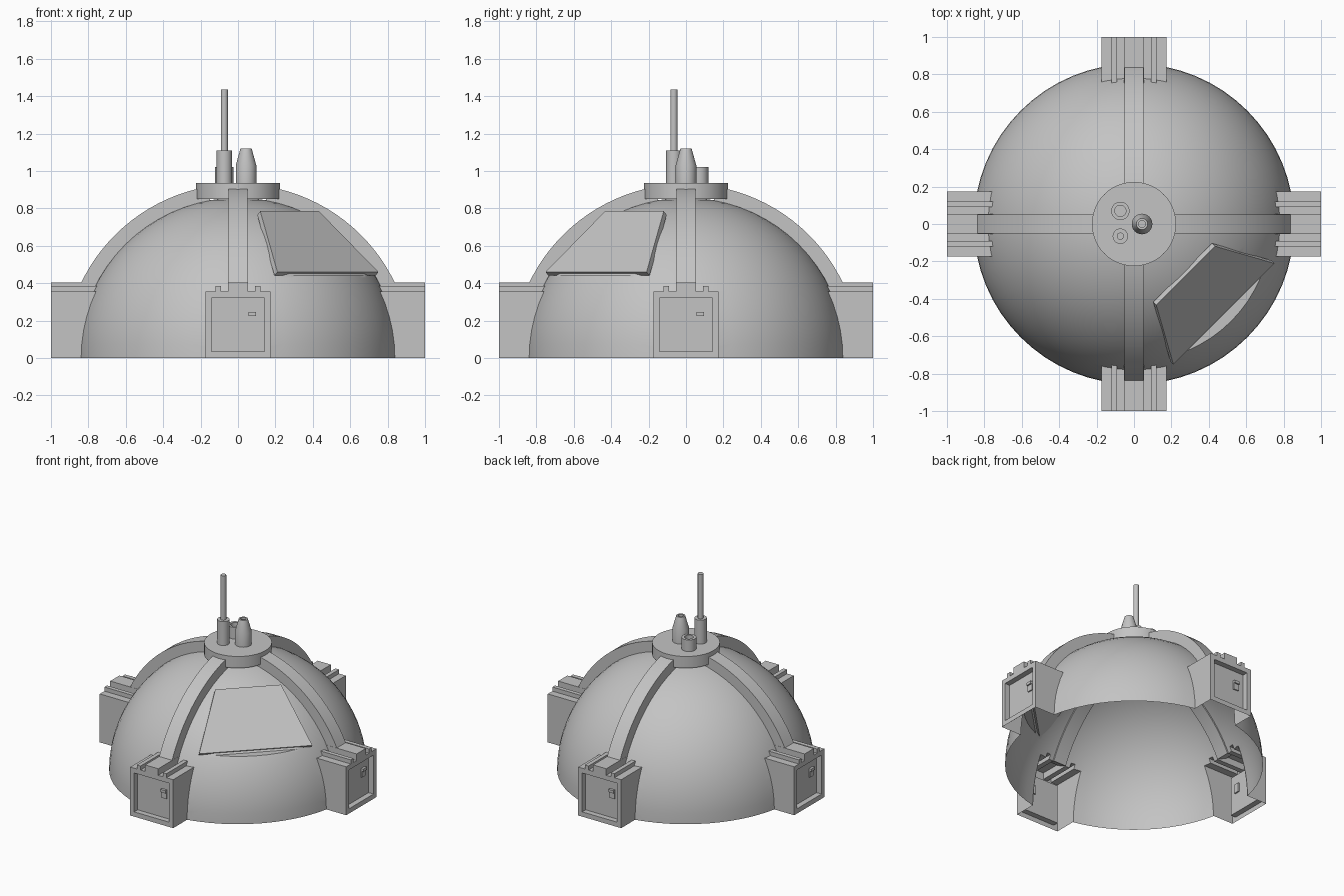
import bpy, bmesh, math
from mathutils import Matrix, Vector

if "Cube" in bpy.data.objects:
    bpy.data.objects.remove(bpy.data.objects["Cube"])

R = 0.857            # dome radius
RIB_OUT = 0.93       # outer radius of the ribs
SIDES = ("front", "left", "back", "right")

grey = bpy.data.materials.new("plain grey")
grey.use_nodes = True
grey.diffuse_color = (0.55, 0.55, 0.55, 1)
grey.node_tree.nodes["Principled BSDF"].inputs["Base Color"].default_value = (0.55, 0.55, 0.55, 1)


def finish(bm, name, recalc=True):
    if recalc:
        bmesh.ops.recalc_face_normals(bm, faces=bm.faces)
    mesh = bpy.data.meshes.new(name)
    bm.to_mesh(mesh)
    bm.free()
    mesh.materials.append(grey)
    obj = bpy.data.objects.new(name, mesh)
    bpy.context.collection.objects.link(obj)
    return obj


def smooth(obj, angle=30):
    bpy.ops.object.select_all(action='DESELECT')
    obj.select_set(True)
    bpy.context.view_layer.objects.active = obj
    bpy.ops.object.shade_smooth_by_angle(angle=math.radians(angle))


def lathe(name, profile, x=0, y=0, steps=32):
    bm = bmesh.new()
    verts = [bm.verts.new((r, 0, z)) for r, z in profile]
    edges = [bm.edges.new(pair) for pair in zip(verts, verts[1:])]
    bmesh.ops.spin(bm, geom=verts + edges, cent=(0, 0, 0), axis=(0, 0, 1),
                   angle=math.tau, steps=steps)
    bmesh.ops.remove_doubles(bm, verts=bm.verts, dist=1e-4)
    bmesh.ops.translate(bm, verts=bm.verts, vec=(x, y, 0))
    return finish(bm, name)


def loft(bm, near, far):
    """Closed solid between two matching loops of points."""
    a = [bm.verts.new(p) for p in near]
    b = [bm.verts.new(p) for p in far]
    bm.faces.new(a)
    bm.faces.new(b[::-1])
    for i in range(len(a)):
        j = (i + 1) % len(a)
        bm.faces.new((a[j], a[i], b[i], b[j]))
    return a + b


def turn(index):
    return Matrix.Rotation(index * math.pi / 2, 4, 'Z')


# Stepped outline of a doorway, from the lower left round to the lower right
half = [(0.174, 0.355 * i / 6) for i in range(7)]
half += [(0.12, 0.355), (0.12, 0.385), (0.09, 0.385), (0.09, 0.355), (0.053, 0.355), (0.053, 0.403)]
outline = [(-x, z) for x, z in half] + half[::-1]

# Frame across the diagonal that carries the window: u outward, v sideways
U = Vector((1, -1, 0)).normalized()
V = Vector((1, 1, 0)).normalized()


def diag(u, v, z):
    return U * u + V * v + Vector((0, 0, z))


# Dome, cut open at the doorways and flattened behind the window
arc = [(R * math.cos(a), R * math.sin(a)) for a in (math.pi / 2 * i / 18 for i in range(18))]
dome = lathe("dome", [(0, 0)] + arc + [(0, R)], steps=64)

bm = bmesh.new()
for k in range(4):
    low = [(x, z if z > 0 else -0.1) for x, z in outline]
    vs = loft(bm, [(x, -1.2, z) for x, z in low], [(x, -0.5, z) for x, z in low])
    bmesh.ops.transform(bm, matrix=turn(k), verts=vs)
wedge = [(0.68, 0.44), (0.003, 1.2), (1.2, 1.2), (1.2, 0.44)]
loft(bm, [diag(u, -0.5, z) for u, z in wedge], [diag(u, 0.5, z) for u, z in wedge])
cutter = finish(bm, "dome_cutter")
cutter.hide_render = True

mod = dome.modifiers.new("openings", 'BOOLEAN')
mod.operation = 'DIFFERENCE'
mod.solver = 'EXACT'
mod.object = cutter
bpy.ops.object.select_all(action='DESELECT')
dome.select_set(True)
bpy.context.view_layer.objects.active = dome
bpy.ops.object.modifier_apply(modifier=mod.name)
bpy.data.objects.remove(cutter)

# Hollow the dome: drop the base and the inner walls of the openings
bm = bmesh.new()
bm.from_mesh(dome.data)
inner = [f for f in bm.faces if f.calc_center_median().z < 0.42
         and (all(v.co.z < 1e-4 for v in f.verts) or any(v.co.length < R - 0.03 for v in f.verts))]
bmesh.ops.delete(bm, geom=inner, context='FACES')
bm.to_mesh(dome.data)
bm.free()
smooth(dome, 20)

# Doorways: open shells with a recessed door and a small latch
for k, side in enumerate(SIDES):
    bm = bmesh.new()
    front = [bm.verts.new((x, -1, z)) for x, z in outline]
    back = [bm.verts.new((x, -math.sqrt((R - 0.004) ** 2 - x * x - z * z), z)) for x, z in outline]
    for i in range(len(outline) - 1):
        bm.faces.new((front[i], front[i + 1], back[i + 1], back[i]))
    rect = [(-0.142, 0.035), (-0.142, 0.32), (0.142, 0.32), (0.142, 0.035)]
    rim = [bm.verts.new((x, -1, z)) for x, z in rect]
    door = [bm.verts.new((x, -0.96, z)) for x, z in rect]
    panel = bm.faces.new(door)
    for i in range(4):
        j = (i + 1) % 4
        bm.faces.new((rim[i], rim[j], door[j], door[i]))
    ring = []
    for loop in (front, rim):
        for a, b in zip(loop, loop[1:] + loop[:1]):
            ring.append(bm.edges.get((a, b)) or bm.edges.new((a, b)))
    bmesh.ops.triangle_fill(bm, edges=ring, use_beauty=True, normal=(0, -1, 0))
    bmesh.ops.recalc_face_normals(bm, faces=bm.faces)
    panel.normal_update()
    if panel.normal.y > 0:
        bmesh.ops.reverse_faces(bm, faces=bm.faces)
    bm.transform(turn(k))
    finish(bm, side + "_doorway", recalc=False)

    bm = bmesh.new()
    for z0, z1, y in ((0.18, 0.225, -0.968), (0.225, 0.245, -0.978)):
        plate = [(0.055, z0), (0.055, z1), (0.097, z1), (0.097, z0)]
        loft(bm, [(x, y, z) for x, z in plate], [(x, -0.95, z) for x, z in plate])
    bm.transform(turn(k))
    finish(bm, side + "_latch")

# Ribs running from each doorway up to the cap
start, end = math.asin(0.39 / RIB_OUT), math.radians(80)
angles = [start + (end - start) * i / 16 for i in range(17)]
path = [(RIB_OUT, a) for a in angles] + [(R - 0.012, a) for a in reversed(angles)]
for k, side in enumerate(SIDES):
    bm = bmesh.new()
    loft(bm, *[[(x, -r * math.cos(a), r * math.sin(a)) for r, a in path] for x in (-0.052, 0.052)])
    bm.transform(turn(k))
    smooth(finish(bm, side + "_rib"))

# Slanted window slab
slab = [(0.39, -0.222, 0.785), (0.39, 0.222, 0.785), (0.68, 0.382, 0.46), (0.68, -0.382, 0.46)]
inward = diag(0.746, 0, 0.665) * -0.03
bm = bmesh.new()
loft(bm, [diag(*p) for p in slab], [diag(*p) + inward for p in slab])
finish(bm, "window_slab")

# Cap and the fittings on it
smooth(lathe("cap", [(0, 0.85), (0.225, 0.85), (0.225, 0.935), (0, 0.935)], steps=48))
smooth(lathe("antenna", [(0, 0.93), (0.041, 0.93), (0.041, 1.11), (0.019, 1.11), (0.019, 1.435), (0, 1.435)],
             -0.073, -0.065))
smooth(lathe("short_vent", [(0, 0.93), (0.049, 0.93), (0.049, 1.02), (0.03, 1.02), (0.03, 0.99), (0, 0.99)],
             -0.073, 0.07))
smooth(lathe("tapered_vent", [(0, 0.93), (0.055, 0.93), (0.055, 1.03), (0.03, 1.12), (0.018, 1.12),
                              (0.018, 1.09), (0, 1.09)], 0.043, 0))
